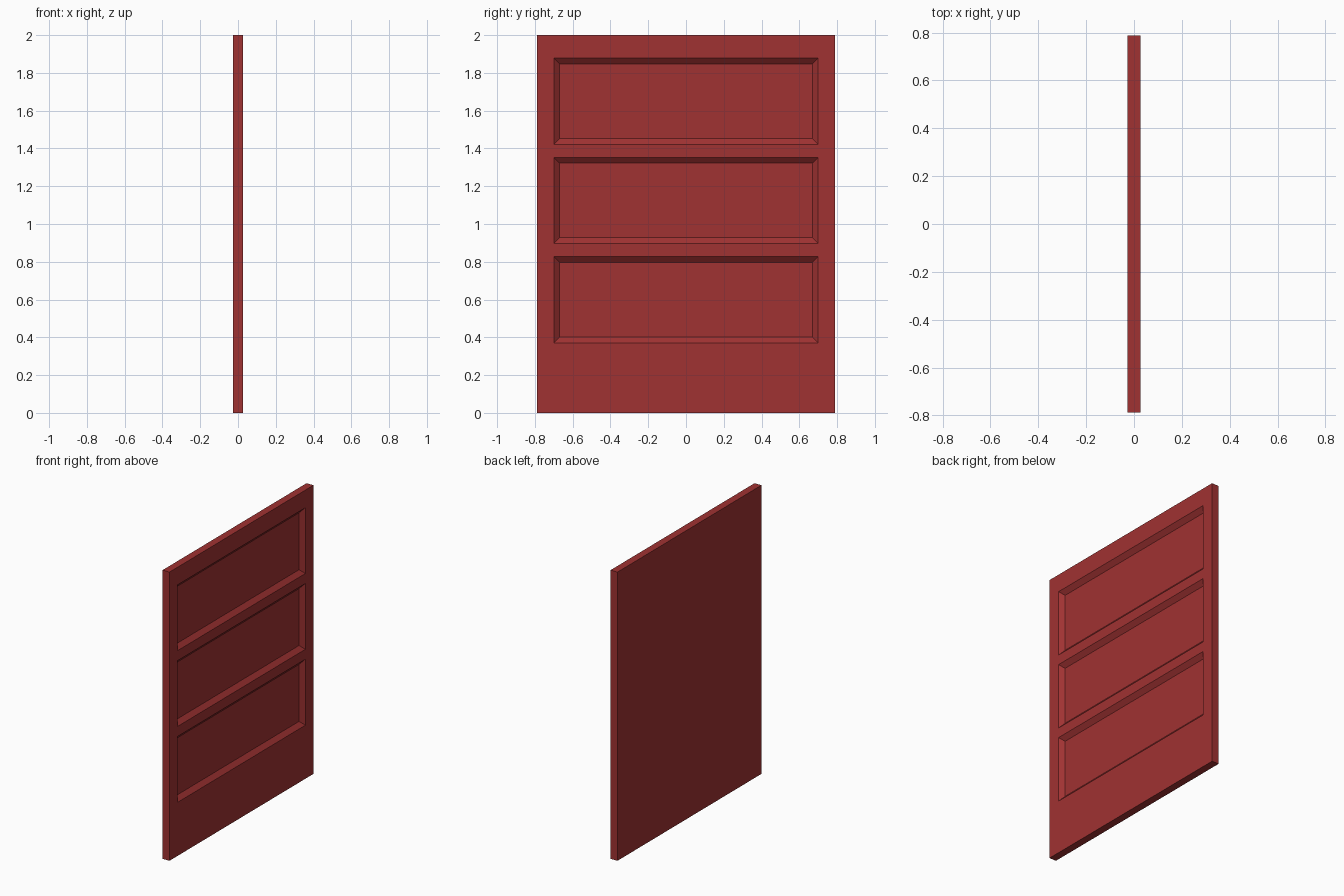
import bpy, bmesh
from mathutils import Vector

if "Cube" in bpy.data.objects:
    bpy.data.objects.remove(bpy.data.objects["Cube"])

THICK, WIDTH, HEIGHT = 0.0525, 1.576, 2.0
PANEL_Y = 0.70                                              # half width of each recess
PANELS = [(0.371, 0.828), (0.897, 1.353), (1.422, 1.878)]   # bottom and top of each recess
SLOPE, DEPTH = 0.031, 0.027

red = bpy.data.materials.new("dark_red_paint")
red.diffuse_color = (0.35, 0.032, 0.032, 1)
red.use_nodes = True
red.node_tree.nodes["Principled BSDF"].inputs["Base Color"].default_value = red.diffuse_color

# Door slab
bm = bmesh.new()
bmesh.ops.create_cube(bm, size=1)
for v in bm.verts:
    v.co = Vector((v.co.x * THICK, v.co.y * WIDTH, (v.co.z + 0.5) * HEIGHT))


def cut(co, no):
    bmesh.ops.bisect_plane(bm, geom=bm.verts[:] + bm.edges[:] + bm.faces[:],
                           plane_co=co, plane_no=no)


# Panel outlines
for y in (-PANEL_Y, PANEL_Y):
    cut((0, y, 0), (0, 1, 0))
for span in PANELS:
    for z in span:
        cut((0, 0, z), (0, 0, 1))

# Three sunken panels with sloped borders on the +x face
bm.normal_update()


def is_panel(f):
    c = f.calc_center_median()
    return (f.normal.x > 0.9 and abs(c.y) < PANEL_Y
            and any(lo < c.z < hi for lo, hi in PANELS))


bmesh.ops.inset_individual(bm, faces=[f for f in bm.faces if is_panel(f)],
                           thickness=SLOPE, depth=-DEPTH, use_even_offset=True)

mesh = bpy.data.meshes.new("door_panel")
bm.to_mesh(mesh)
bm.free()
mesh.materials.append(red)
bpy.context.collection.objects.link(bpy.data.objects.new("door_panel", mesh))
